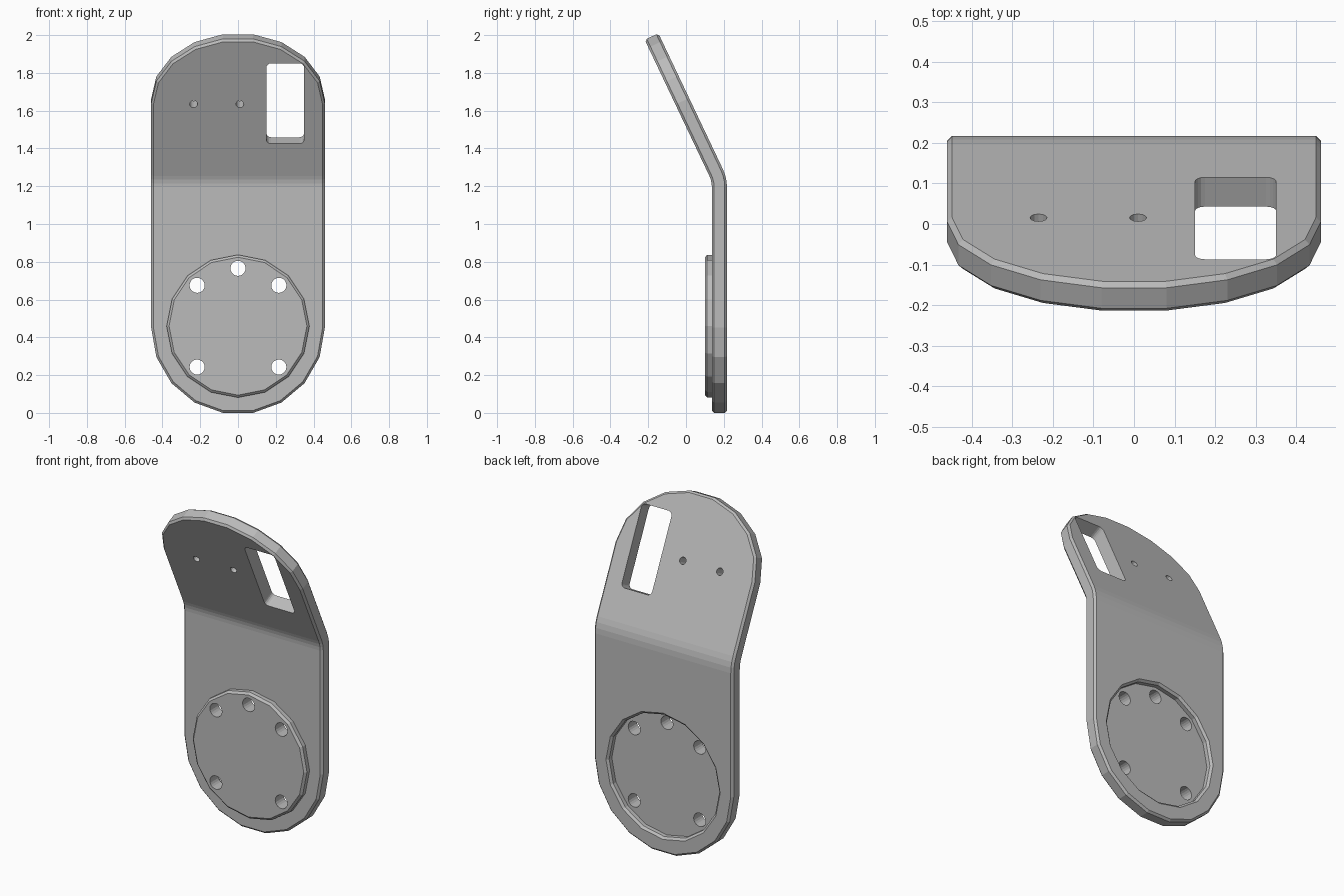
import bpy, bmesh, math
from math import sin, cos, radians

cube = bpy.data.objects.get("Cube")
if cube:
    bpy.data.objects.remove(cube, do_unlink=True)

metal = bpy.data.materials.new("plain_grey")
GREY = (0.5, 0.5, 0.5, 1)
metal.diffuse_color = GREY
metal.use_nodes = True
metal.node_tree.nodes["Principled BSDF"].inputs["Base Color"].default_value = GREY

# The plate is made flat (y is depth from its front face), then folded
THICK, EDGE = 0.08, 0.012
FRONT_Y = 0.137
FOLD_Z, FOLD_LEN, FOLD_R = 1.195, 0.07, 0.14
TILT = radians(25.4)
FOLD_END = FOLD_Z + FOLD_LEN
DISC_Z = 0.459


def arc(cx, cz, rx, rz, start, end, steps):
    angles = [radians(start + (end - start) * i / steps) for i in range(steps + 1)]
    return [(cx + rx * cos(a), cz + rz * sin(a)) for a in angles]


def circle(cx, cz, r, sides):
    return arc(cx, cz, r, r, 90, 450, sides)[:-1]


def outline(inset):
    r, top = 0.46 - inset, 0.385 - inset
    return (arc(0, FOLD_END + 0.418, r, top, 0, 180, 9)
            + arc(0, 0.453, r, r, 180, 360, 9))


def rounded_rect(x0, x1, z0, z1, r):
    corners = [(x1 - r, z1 - r), (x0 + r, z1 - r), (x0 + r, z0 + r), (x1 - r, z0 + r)]
    pts = []
    for i, (cx, cz) in enumerate(corners):
        pts += arc(cx, cz, r, r, 90 * i, 90 * i + 90, 4)
    return pts


def loft(name, *rings):
    """Solid through (profile, depth) rings, capped at both ends."""
    bm = bmesh.new()
    loops = [[bm.verts.new((x, y, z)) for x, z in pts] for pts, y in rings]
    n = len(loops[0])
    for a, b in zip(loops, loops[1:]):
        for i in range(n):
            j = (i + 1) % n
            bm.faces.new((a[i], a[j], b[j], b[i]))
    bm.faces.new(loops[0])
    bm.faces.new(loops[-1])
    bmesh.ops.recalc_face_normals(bm, faces=bm.faces)
    mesh = bpy.data.meshes.new(name)
    bm.to_mesh(mesh)
    bm.free()
    mesh.materials.append(metal)
    obj = bpy.data.objects.new(name, mesh)
    bpy.context.collection.objects.link(obj)
    return obj


def cut(obj, cutters):
    for c in cutters:
        mod = obj.modifiers.new(c.name, "BOOLEAN")
        mod.operation, mod.solver, mod.object = "DIFFERENCE", "EXACT", c
    bpy.context.view_layer.update()
    graph = bpy.context.evaluated_depsgraph_get()
    mesh = bpy.data.meshes.new_from_object(obj.evaluated_get(graph))
    obj.modifiers.clear()
    obj.data = mesh


def fold(p):
    a = min(max((p.z - FOLD_Z) / FOLD_LEN, 0), 1) * TILT
    r = FOLD_R + p.y
    beyond = max(p.z - FOLD_END, 0)
    y = FRONT_Y - FOLD_R + r * cos(a) - beyond * sin(TILT)
    z = min(p.z, FOLD_Z) + r * sin(a) + beyond * cos(TILT)
    return (p.x, y, z)


def finish(obj):
    bm = bmesh.new()
    bm.from_mesh(obj.data)
    # Crease lines of the fold
    for i in range(4):
        bmesh.ops.bisect_plane(bm, geom=bm.verts[:] + bm.edges[:] + bm.faces[:],
                               plane_co=(0, 0, FOLD_Z + FOLD_LEN * i / 3),
                               plane_no=(0, 0, 1))
    for v in bm.verts:
        v.co = fold(v.co)
    bm.to_mesh(obj.data)
    bm.free()


# Plate with chamfered rims, and the raised front disc
plate = loft("bent_plate", (outline(EDGE), 0), (outline(0), EDGE),
             (outline(0), THICK - EDGE), (outline(EDGE), THICK))
disc = loft("raised_disc", (circle(0, DISC_Z, 0.365, 16), -0.037),
            (circle(0, DISC_Z, 0.378, 16), -0.025),
            (circle(0, DISC_Z, 0.378, 16), 0.01))

# Recess behind the disc
recess = loft("recess_cutter", (circle(0, DISC_Z, 0.365, 16), THICK - 0.037),
              (circle(0, DISC_Z, 0.365, 16), THICK - EDGE),
              (circle(0, DISC_Z, 0.378, 16), THICK),
              (circle(0, DISC_Z, 0.378, 16), THICK + 0.1))

# Bolt holes round the disc
bolts = []
for deg in (45, 90, 135, 225, 315):
    x, z = 0.306 * cos(radians(deg)), DISC_Z + 0.306 * sin(radians(deg))
    ring = circle(x, z, 0.04, 20)
    bolts.append(loft("bolt_hole_cutter", (ring, -0.2), (ring, 0.2)))

# Window and two small holes in the tilted part
window_ring = rounded_rect(0.15, 0.35, FOLD_END + 0.188, FOLD_END + 0.659, 0.025)
upper = [loft("window_cutter", (window_ring, -0.2), (window_ring, 0.2))]
for x in (-0.235, 0.01):
    ring = circle(x, FOLD_END + 0.42, 0.021, 12)
    upper.append(loft("small_hole_cutter", (ring, -0.2), (ring, 0.2)))

cut(plate, [recess] + bolts + upper)
cut(disc, bolts)
for c in [recess] + bolts + upper:
    bpy.data.objects.remove(c, do_unlink=True)
for part in (plate, disc):
    finish(part)
